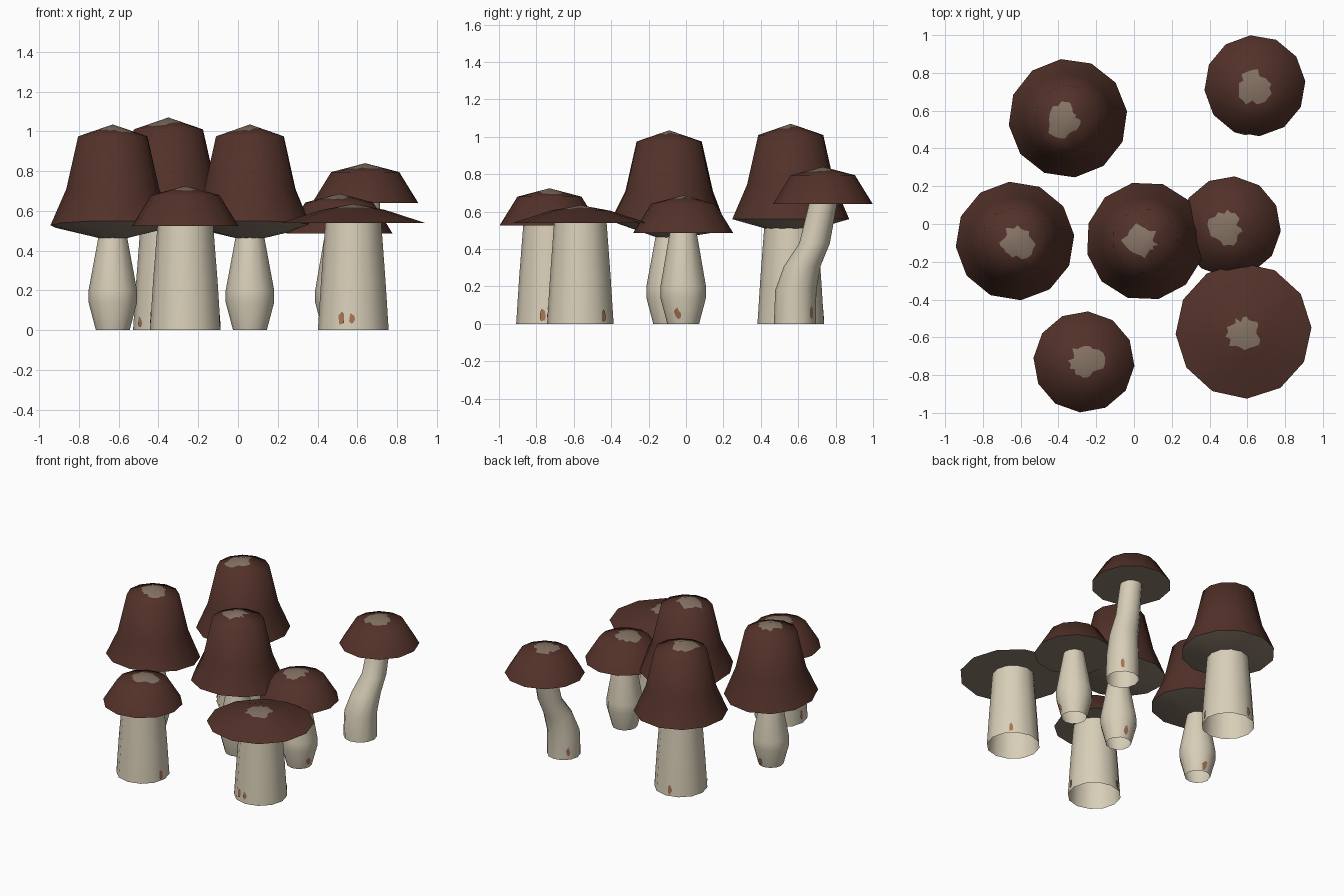
import bpy, bmesh, math, random
from mathutils import Vector

old = bpy.data.objects.get("Cube")
if old:
    bpy.data.objects.remove(old, do_unlink=True)

random.seed(4)
SIDES = 12


def make_material(name, rgb):
    mat = bpy.data.materials.new(name)
    mat.use_nodes = True
    mat.diffuse_color = (*rgb, 1)
    mat.node_tree.nodes["Principled BSDF"].inputs["Base Color"].default_value = (*rgb, 1)
    return mat


BROWN = make_material("cap brown", (0.085, 0.031, 0.022))
PATCH = make_material("worn patch", (0.24, 0.175, 0.13))
GILL = make_material("gill tan", (0.27, 0.21, 0.16))
CREAM = make_material("stem cream", (0.69, 0.62, 0.48))
RUST = make_material("rust stain", (0.38, 0.17, 0.08))


def polar(radius, angle, z, x=0, y=0):
    return Vector((x + radius * math.cos(angle), y + radius * math.sin(angle), z))


def add_ring(bm, radius, z, x=0, y=0, turn=0, tilt=0):
    ring = []
    for i in range(SIDES):
        p = polar(radius, math.tau * i / SIDES + turn, z, x, y)
        p.z += tilt * p.y
        ring.append(bm.verts.new(p))
    return ring


def bridge(bm, low, high, material):
    for i in range(SIDES):
        j = (i + 1) % SIDES
        bm.faces.new((low[i], low[j], high[j], high[i])).material_index = material


def finish(bm, name, location, materials):
    mesh = bpy.data.meshes.new(name)
    bm.to_mesh(mesh)
    bm.free()
    for mat in materials:
        mesh.materials.append(mat)
    mesh.shade_smooth()
    mesh.set_sharp_from_angle(angle=math.radians(75))
    obj = bpy.data.objects.new(name, mesh)
    obj.location = location
    bpy.context.collection.objects.link(obj)


def make_cap(name, location, profile, under, tilt, shift):
    """Profile runs from rim to apex; under is the inner edge of the gills."""
    bm = bmesh.new()
    turn = random.uniform(0, 0.5)
    rings = [add_ring(bm, r, z, turn=turn, tilt=tilt if z == 0 else 0)
             for r, z in profile[:-1]]
    inner = add_ring(bm, *under, turn=turn)
    bridge(bm, inner, rings[0], 1)
    bm.faces.new(inner[::-1]).material_index = 1
    for low, high in zip(rings, rings[1:]):
        bridge(bm, low, high, 0)
    # Ragged worn patch cut into the crown
    ledge, apex = rings[-1], Vector((0, 0, profile[-1][1]))
    edge = []
    for k in range(2 * SIDES):
        a, b = ledge[k // 2].co, ledge[(k // 2 + k % 2) % SIDES].co
        out = (a + b) / 2
        wanted = 0.083 + random.uniform(-0.018, 0.018) + out.xy.normalized().dot(Vector(shift))
        edge.append(bm.verts.new(apex.lerp(out, wanted / out.xy.length)))
    tip = bm.verts.new(apex)
    for i in range(SIDES):
        j, k = (i + 1) % SIDES, 2 * i
        last = edge[(k + 2) % len(edge)]
        bm.faces.new((ledge[i], ledge[j], last, edge[k + 1], edge[k]))
        bm.faces.new((edge[k], edge[k + 1], last, tip)).material_index = 2
    finish(bm, name + "_cap", location, (BROWN, GILL, PATCH))


def make_stem(name, location, rows):
    """Each row is radius, height and the sideways offset of that section."""
    bm = bmesh.new()
    rings = [add_ring(bm, *row) for row in rows]
    for low, high in zip(rings, rings[1:]):
        bridge(bm, low, high, 0)
    finish(bm, name + "_stem", location, (CREAM,))


def make_stains(name, location, rows, angles):
    """Thin ragged blotches lying on the foot of the stem."""
    bm = bmesh.new()
    (r0, z0, x0, y0), (r1, z1, x1, y1) = rows[:2]
    for degrees in angles:
        height = random.uniform(0.035, 0.06)
        outline = []
        for k in range(9):
            a = math.tau * k / 9
            size = random.uniform(0.6, 1.2)
            z = max(0.004, height + 0.034 * size * math.sin(a))
            t = z / z1
            around = math.radians(degrees) + 0.016 * size * math.cos(a) / r0
            radius = r0 + (r1 - r0) * t + 0.002
            outline.append(bm.verts.new(polar(radius, around, z, x0 + (x1 - x0) * t,
                                              y0 + (y1 - y0) * t)))
        bm.faces.new(outline)
    finish(bm, name + "_stains", location, (RUST,))


# Cap shapes: profile from rim to apex, gill inner edge, rim tilt
TALL = [(0.315, 0), (0.235, 0.185), (0.175, 0.45), (0, 0.51)]
ROUND = [(0.268, 0), (0.172, 0.155), (0, 0.2)]
FLAT = [(0.36, 0), (0.16, 0.065), (0, 0.095)]


# Stem shapes, reaching a little way into the cap
def wide(top):
    return [(0.178, 0, 0, 0), (0.162, 0.25, 0, 0), (0.14, top, 0, 0)]


def bulb(top):
    return [(0.085, 0, 0, 0), (0.122, 0.14, 0, 0), (0.122, 0.2, 0, 0), (0.07, top, 0, 0)]


BENT = [(0.112, 0, -0.05, -0.15), (0.11, 0.18, -0.05, -0.145), (0.098, 0.31, -0.03, -0.11),
        (0.082, 0.43, -0.01, -0.045), (0.075, 0.64, 0, 0)]

# name, x, y, rim height, cap, gill edge, tilt, stem, patch shift, stain angles
mushrooms = [
    ("back_tall", -0.35, 0.56, 0.56, TALL, (0.12, -0.055), 0,
     wide(0.54), (-0.03, -0.01), (-10, 100, 215)),
    ("left_tall", -0.63, -0.09, 0.525, TALL, (0.06, -0.065), -0.08,
     bulb(0.48), (0.01, -0.01), (80,)),
    ("middle_tall", 0.06, -0.09, 0.525, TALL, (0.06, -0.065), -0.08,
     bulb(0.48), (-0.03, 0), (80,)),
    ("front_round", -0.265, -0.73, 0.525, ROUND, (0.12, 0), 0,
     wide(0.53), (0.015, 0.01), (-12, 175, 110)),
    ("side_round", 0.51, -0.015, 0.487, ROUND, (0.06, 0), 0,
     bulb(0.5), (-0.03, -0.01), (-18,)),
    ("broad_flat", 0.58, -0.565, 0.54, FLAT, (0.12, 0), 0,
     wide(0.55), (0, -0.02), (45, 250, 268, 160)),
    ("back_bent", 0.64, 0.732, 0.64, ROUND, (0.06, 0), 0,
     BENT, (0, -0.01), (50, 140, 200)),
]

for name, x, y, rim, cap, under, tilt, stem, shift, stains in mushrooms:
    make_cap(name, (x, y, rim), cap, under, tilt, shift)
    make_stem(name, (x, y, 0), stem)
    make_stains(name, (x, y, 0), stem, stains)
